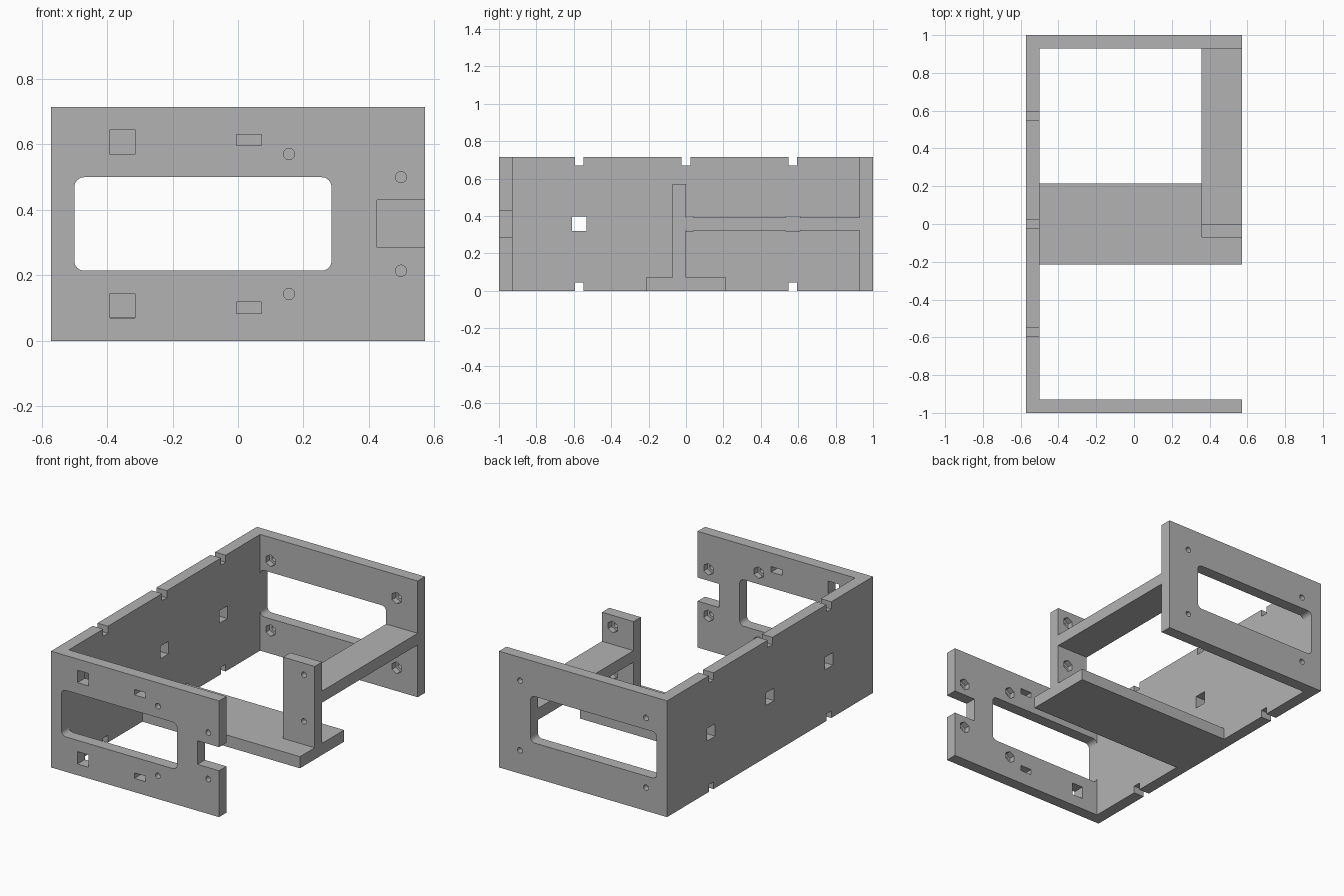
import bpy, bmesh, math

if "Cube" in bpy.data.objects:
    bpy.data.objects.remove(bpy.data.objects["Cube"])

U = 1 / 14          # wall thickness
W, H = 8 * U, 10 * U  # half width, height

grey = bpy.data.materials.new("plain_grey")
grey.diffuse_color = (0.45, 0.45, 0.45, 1)
grey.use_nodes = True
grey.node_tree.nodes["Principled BSDF"].inputs["Base Color"].default_value = grey.diffuse_color


def mesh_object(name, bm):
    bmesh.ops.recalc_face_normals(bm, faces=bm.faces)
    me = bpy.data.meshes.new(name)
    bm.to_mesh(me)
    bm.free()
    ob = bpy.data.objects.new(name, me)
    bpy.context.collection.objects.link(ob)
    me.materials.append(grey)
    return ob


def box(name, x0, x1, y0, y1, z0, z1):
    bm = bmesh.new()
    bmesh.ops.create_cube(bm, size=1)
    for v in bm.verts:
        v.co = ((x0 + x1) / 2 + v.co.x * (x1 - x0),
                (y0 + y1) / 2 + v.co.y * (y1 - y0),
                (z0 + z1) / 2 + v.co.z * (z1 - z0))
    return mesh_object(name, bm)


def prism_y(name, outline, y0, y1):
    """Extrude an x-z outline along y."""
    bm = bmesh.new()
    face = bm.faces.new([bm.verts.new((x, y0, z)) for x, z in outline])
    ext = bmesh.ops.extrude_face_region(bm, geom=[face])
    for v in ext["geom"]:
        if isinstance(v, bmesh.types.BMVert):
            v.co.y = y1
    return mesh_object(name, bm)


def ring(x, z, r, n, start=0.0):
    return [(x + r * math.cos(start + 2 * math.pi * i / n),
             z + r * math.sin(start + 2 * math.pi * i / n)) for i in range(n)]


def rounded(x0, x1, z0, z1, r, n=6):
    pts = []
    for k, (cx, cz) in enumerate([(x1 - r, z1 - r), (x0 + r, z1 - r),
                                  (x0 + r, z0 + r), (x1 - r, z0 + r)]):
        for i in range(n + 1):
            a = (k + i / n) * math.pi / 2
            pts.append((cx + r * math.cos(a), cz + r * math.sin(a)))
    return pts


def cut(ob, cutter):
    mod = ob.modifiers.new("cut", 'BOOLEAN')
    mod.operation, mod.solver, mod.object = 'DIFFERENCE', 'EXACT', cutter
    dg = bpy.context.evaluated_depsgraph_get()
    me = bpy.data.meshes.new_from_object(ob.evaluated_get(dg))
    ob.modifiers.clear()
    ob.data = me
    bpy.data.objects.remove(cutter)


def bolt_holes(ob, spots, y0, y1, nut_y0, nut_y1):
    """Round through holes with a hexagonal nut pocket on one side."""
    for x, z in spots:
        cut(ob, prism_y("hole", ring(x, z, 0.017, 24), y0 - 0.05, y1 + 0.05))
        cut(ob, prism_y("nut", ring(x, z, 0.036, 6, math.pi / 2), nut_y0, nut_y1))


# Front panel: window, side notch, square holes, slots, bolt holes
front = box("front_panel", -W, W, -1, -1 + U, 0, H)
fy = (-1.05, -0.88)
cut(front, prism_y("window", rounded(-7 * U, 4 * U, 3 * U, 7 * U, 0.03), *fy))
cut(front, box("notch", 0.425, 0.7, *fy, 0.285, 0.43))
for z in (1.5 * U, 8.5 * U):
    cut(front, box("square", -0.391, -0.315, *fy, z - 0.038, z + 0.038))
for z in (0.101, 0.614):
    cut(front, box("slot", -0.004, 0.072, *fy, z - 0.017, z + 0.017))
bolt_holes(front, [(0.156, 0.143), (0.156, 0.571), (0.498, 3 * U), (0.498, 7 * U)],
           -1, -1 + U, -1 + U / 2, -0.9)

# Back panel: wider window and four corner bolt holes
back = box("back_panel", -W, W, 1 - U, 1, 0, H)
cut(back, prism_y("window", rounded(-7 * U, 5 * U, 3 * U, 7 * U, 0.03), 0.88, 1.05))
bolt_holes(back, [(x, z) for x in (-6 * U, 6 * U) for z in (2 * U, 8 * U)],
           1 - U, 1, 0.9, 1 - U / 2)

# Side panel: square holes along the middle, tie notches on both edges
side = box("side_panel", -W, -7 * U, -1 + U, 1 - U, 0, H)
for y in (-8 * U, 0, 8 * U):
    cut(side, box("square", -0.7, -0.4, y - 0.039, y + 0.039, 0.319, 0.396))
    cut(side, box("top_notch", -0.7, -0.4, y - 0.023, y + 0.023, H - 0.044, H + 0.1))
    if y:
        cut(side, box("low_notch", -0.7, -0.4, y - 0.023, y + 0.023, -0.1, 0.044))

# Cross plate, upright post and shelf
box("cross_plate", -7 * U, W, -3 * U, 3 * U, 0, U)
post = box("post", 5 * U, W, -U, 0, U, 8 * U)
bolt_holes(post, [(0.498, 3 * U), (0.498, 7 * U)], -U, 0, -U / 2, 0.03)
box("shelf", 5 * U, W, 0, 1 - U, 4.5 * U, 5.5 * U)
